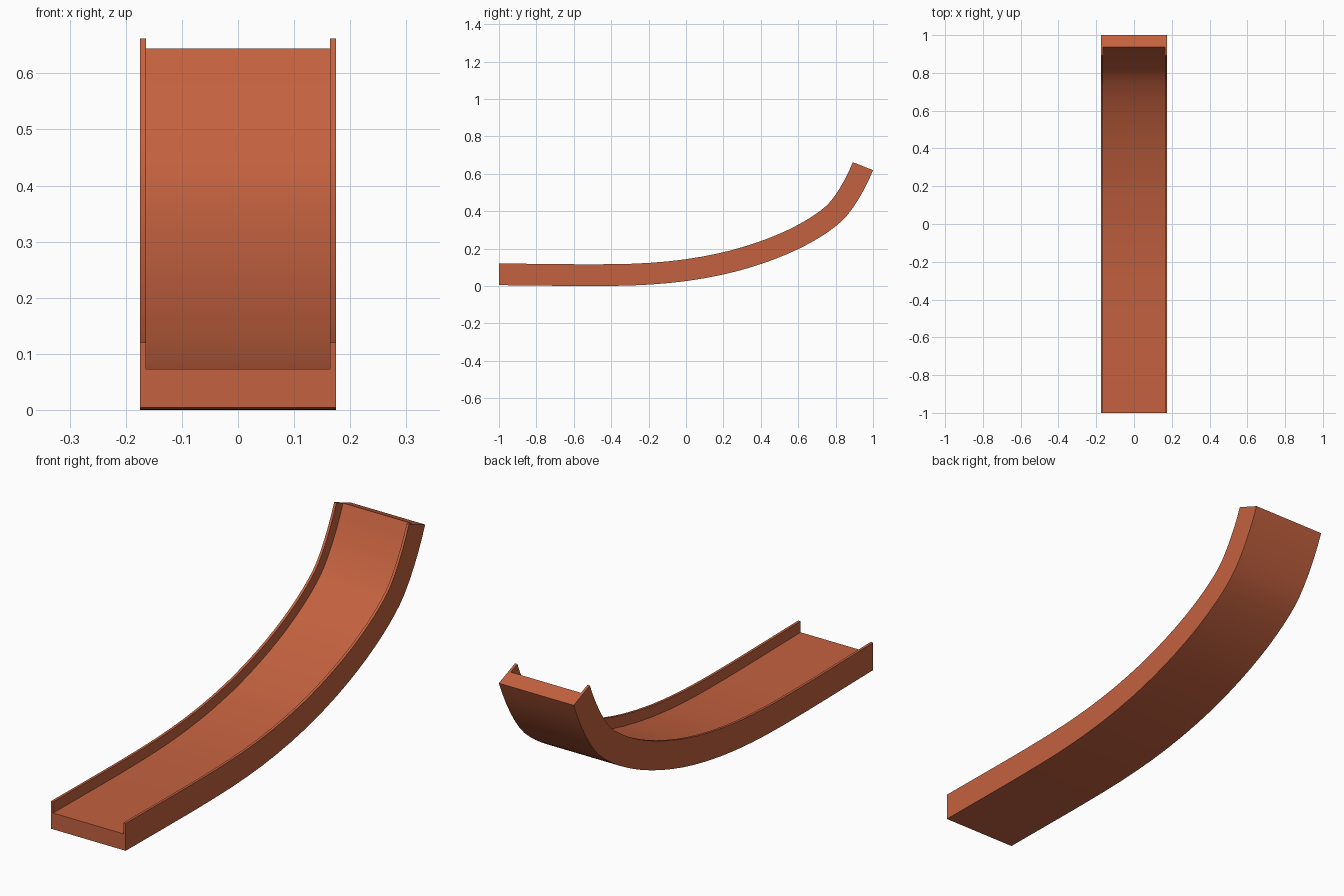
import bpy, bmesh
from mathutils import Vector
from mathutils.geometry import interpolate_bezier

if "Cube" in bpy.data.objects:
    bpy.data.objects.remove(bpy.data.objects["Cube"])

# Underside path in (y, z): knot, unit-ish tangent, handle lengths (in, out)
knots = [
    ((-1.0, 0.005), (1, -0.008), 0.0, 0.20),
    ((-0.4, 0.001), (1, 0.01), 0.20, 0.22),
    ((0.2, 0.062), (1, 0.22), 0.20, 0.13),
    ((0.6, 0.198), (1, 0.49), 0.13, 0.09),
    ((0.83, 0.345), (1, 0.90), 0.09, 0.08),
    ((1.0, 0.62), (0.365, 0.931), 0.11, 0.0),
]
path = []
for (p, t, _, out), (q, u, inn, _) in zip(knots, knots[1:]):
    p, q = Vector(p), Vector(q)
    t, u = Vector(t).normalized(), Vector(u).normalized()
    pts = interpolate_bezier(p, p + t * out, q - u * inn, q, 7)
    path += [Vector(v[:2]) for v in (pts if not path else pts[1:])]

# Channel cross-section: (x, height above underside)
W, WALL, FLOOR, TOP = 0.175, 0.011, 0.069, 0.116
section = [(-W, 0), (W, 0), (W, TOP), (W - WALL, TOP),
           (W - WALL, FLOOR), (WALL - W, FLOOR), (WALL - W, TOP), (-W, TOP)]

# Sweep the section along the path, square to it
bm = bmesh.new()
rings = []
for i, p in enumerate(path):
    d = (path[min(i + 1, len(path) - 1)] - path[max(i - 1, 0)]).normalized()
    if i == 0:
        d = Vector((1, 0))
    if i == len(path) - 1:
        d = Vector(knots[-1][1]).normalized()
    rings.append([bm.verts.new((x, p.x - d.y * h, p.y + d.x * h)) for x, h in section])
n = len(section)
for a, b in zip(rings, rings[1:]):
    for k in range(n):
        bm.faces.new((a[k], a[(k + 1) % n], b[(k + 1) % n], b[k]))
# End caps: floor block and two side walls
bm.faces.new(rings[0])
bm.faces.new(rings[-1])
bmesh.ops.recalc_face_normals(bm, faces=bm.faces)
low = min(v.co.z for v in bm.verts)
bmesh.ops.translate(bm, verts=bm.verts, vec=(0, 0, -low))

mesh = bpy.data.meshes.new("slide_chute")
bm.to_mesh(mesh)
bm.free()
slide = bpy.data.objects.new("slide_chute", mesh)
bpy.context.collection.objects.link(slide)

# Terracotta colour
mat = bpy.data.materials.new("terracotta")
mat.diffuse_color = (0.55, 0.12, 0.05, 1)
mat.use_nodes = True
mat.node_tree.nodes["Principled BSDF"].inputs["Base Color"].default_value = mat.diffuse_color
mesh.materials.append(mat)

bpy.context.view_layer.objects.active = slide
slide.select_set(True)
bpy.ops.object.shade_smooth_by_angle(angle=0.5)
